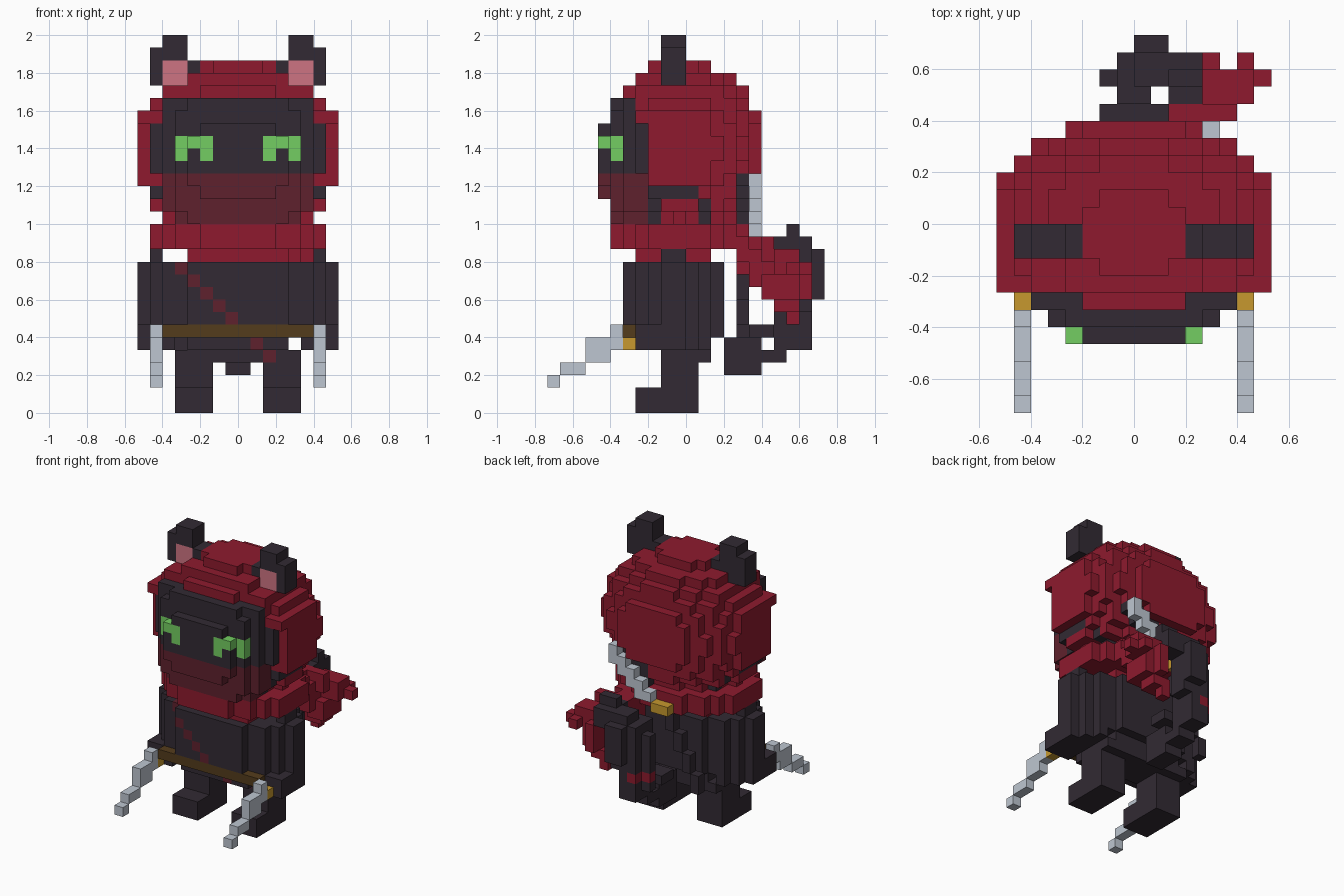
import bpy, bmesh

cube = bpy.data.objects.get("Cube")
if cube:
    bpy.data.objects.remove(cube, do_unlink=True)

V = 1 / 15  # block size


def lin(c):
    c /= 255
    return c / 12.92 if c <= 0.04045 else ((c + 0.055) / 1.055) ** 2.4


COLOURS = {
    "red": (142, 26, 46), "dark_fur": (50, 42, 51), "maroon": (95, 33, 45),
    "green": (116, 206, 98), "pink": (206, 116, 130), "steel": (190, 198, 209),
    "gold": (199, 152, 46), "brown": (84, 60, 28),
}
MATS = {}
for name, rgb in COLOURS.items():
    m = bpy.data.materials.new(name)
    m.use_nodes = True
    col = [lin(c) for c in rgb] + [1]
    m.diffuse_color = col
    m.node_tree.nodes["Principled BSDF"].inputs["Base Color"].default_value = col
    MATS[name] = m

# The four corners of each block side, keyed by its direction
SIDES = {
    (1, 0, 0): [(1, 0, 0), (1, 1, 0), (1, 1, 1), (1, 0, 1)],
    (-1, 0, 0): [(0, 0, 0), (0, 0, 1), (0, 1, 1), (0, 1, 0)],
    (0, 1, 0): [(0, 1, 0), (0, 1, 1), (1, 1, 1), (1, 1, 0)],
    (0, -1, 0): [(0, 0, 0), (1, 0, 0), (1, 0, 1), (0, 0, 1)],
    (0, 0, 1): [(0, 0, 1), (1, 0, 1), (1, 1, 1), (0, 1, 1)],
    (0, 0, -1): [(0, 0, 0), (0, 1, 0), (1, 1, 0), (1, 0, 0)],
}


def build(name, cells):
    """Make one object from the outer sides of a set of coloured blocks."""
    names = sorted(set(cells.values()))
    bm = bmesh.new()
    verts = {}
    for (x, y, z), colour in cells.items():
        for (dx, dy, dz), corners in SIDES.items():
            if (x + dx, y + dy, z + dz) in cells:
                continue
            quad = []
            for a, b, c in corners:
                key = (x + a, y + b, z + c)
                if key not in verts:
                    verts[key] = bm.verts.new([n * V for n in key])
                quad.append(verts[key])
            bm.faces.new(quad).material_index = names.index(colour)
    me = bpy.data.meshes.new(name)
    bm.to_mesh(me)
    bm.free()
    for n in names:
        me.materials.append(MATS[n])
    ob = bpy.data.objects.new(name, me)
    bpy.context.collection.objects.link(ob)


def boxes(colour, *spans):
    """Blocks from inclusive spans (x0, x1, y0, y1, z0, z1)."""
    return {(x, y, z): colour for x0, x1, y0, y1, z0, z1 in spans
            for x in range(x0, x1 + 1) for y in range(y0, y1 + 1)
            for z in range(z0, z1 + 1)}


def pair(name, cells):
    build("left_" + name, cells)
    build("right_" + name, {(-1 - x, y, z): c for (x, y, z), c in cells.items()})


def grid(y0, y1, z0, z1):
    for x in range(-8, 8):
        for y in range(y0, y1 + 1):
            for z in range(z0, z1 + 1):
                yield x, y, z, (x if x >= 0 else -1 - x)


# Head: rounded hood with a dark face, green eyes and a maroon mask
def head_colour(x, y, z, ax):
    if z <= 18 and y <= -4:
        return "maroon"
    if y <= -6 and ((z == 21 and 2 <= ax <= 4) or (z == 20 and ax in (2, 4))):
        return "green"
    if 19 <= z <= 24 and (y <= -5 or (y == -4 and z <= 22)):
        return "dark_fur"
    if y == 4 and z <= 18:
        return "dark_fur" if x >= 1 else "red"
    if (z == 17 and y <= 0) or (z < 17 and y in (-3, 1)):
        return "dark_fur"
    return "red"


def head_inside(y, z, ax):
    if y < {15: -6, 16: -6, 23: -6, 24: -6, 25: -5, 26: -4, 27: -3}.get(z, -7):
        return False
    # flat crown, with room for the ears
    if z == 27 and (ax > 2 or (ax == 2 and y in (-3, 1))):
        return False
    if (z == 26 and ax >= 4 and y < 0) or (z == 25 and ax >= 6):
        return False
    # face steps inwards towards its front
    if y < -4 and (ax > y + 10 or (ax > 2 and (z, y) in ((22, -7), (25, -5)))):
        return False
    # mask and cheeks are narrower than the hood
    if y == -4 and ax > (5 if z <= 18 else 6):
        return z == 23
    if z < 17 and y <= -3 and ax > z - 11:
        return False
    dz = z - 20.5
    if z <= 18 and y < -3:
        dz *= 0.6
    return ((ax + 0.5) / 8.5) ** 2 + ((y + 1) / 6.8) ** 2 + (dz / 7.25) ** 2 < 1


head = boxes("dark_fur", (1, 2, 4, 4, 15, 15))
for x, y, z, ax in grid(-7, 5, 15, 27):
    if head_inside(y, z, ax):
        head[x, y, z] = head_colour(x, y, z, ax)
build("hooded_head", head)

# Ears with pink insides
ear = boxes("dark_fur", (3, 3, -2, -1, 27, 27), (4, 6, -2, -1, 26, 28),
            (4, 5, -2, -1, 29, 29))
ear.update(boxes("pink", (4, 5, -2, -2, 26, 27)))
pair("ear", ear)

# Scarf wrapped round the neck
scarf = {}
for x, y, z, ax in grid(-6, 4, 12, 14):
    if z > 12 and ((ax + 0.5) / 7.4) ** 2 + ((y + 1) / 5.6) ** 2 < 1:
        scarf[x, y, z] = "red"
    elif z == 12 and ax < 4 and -4 <= y <= 1:
        scarf[x, y, z] = "red"
build("scarf", scarf)

# Loose scarf ends
build("scarf_ends", boxes(
    "red", (2, 4, 4, 4, 12, 13), (2, 3, 4, 5, 11, 13), (2, 5, 6, 6, 12, 13),
    (3, 4, 5, 7, 10, 12), (4, 6, 7, 8, 11, 12), (7, 7, 8, 8, 11, 11),
    (6, 6, 9, 9, 11, 11), (4, 4, 9, 9, 9, 11), (4, 5, 6, 8, 9, 10),
    (3, 4, 7, 8, 8, 8), (3, 3, 8, 8, 7, 7)))

# Barrel body with arms, a raised belt and a diagonal sash
body = {}
for x, y, z, ax in grid(-5, 2, 4, 11):
    if z == 4:
        inside = ax < 5 and -2 <= y <= 1
    else:
        inside = ((ax + 0.5) / 7.8) ** 2 + ((y + 1.5) / 4.2) ** 2 < 1
        inside = inside and not (z == 5 and (ax == 4 or y in (-5, 2)))
    belt = z == 6 and ax < 6 and y < -2
    if inside or belt:
        c = "dark_fur"
        if belt:
            c = "brown"
        elif y < -1 and x == 6 - z:
            c = "maroon"
        body[x, y, z] = c
build("body", body)
pair("shoulder", boxes("dark_fur", (6, 6, -2, -1, 12, 12)))
pair("hand", boxes("dark_fur", (6, 7, -4, -3, 5, 6)))

# Legs with feet
pair("leg", boxes("dark_fur", (2, 4, -4, 0, 0, 1), (2, 4, -2, 0, 2, 3)))

# Hand blades with gold guards
blade = boxes("steel", (6, 6, -6, -6, 5, 6), (6, 6, -8, -7, 4, 5),
              (6, 6, -10, -9, 3, 3), (6, 6, -11, -11, 2, 2))
blade.update(boxes("gold", (6, 6, -5, -5, 5, 5)))
pair("hand_blade", blade)

# Blade slung across the back with its dark grip
back = boxes("gold", (-2, -1, 4, 5, 13, 13))
for i in range(5):
    back[4 - i, 5, 18 - i] = "steel"
    if i < 4:
        back[4 - i, 5, 17 - i] = "steel"
for z in range(5, 13):
    back[-2 - (12 - z) // 2, 4, z] = "dark_fur"
build("back_blade", back)

# Curling tail with a red band
tail = boxes("dark_fur", (-1, 0, 3, 5, 3, 5), (-1, 0, 6, 7, 4, 4),
             (-1, 0, 7, 9, 5, 6), (-2, 1, 5, 6, 6, 6), (-1, 0, 7, 9, 7, 12),
             (1, 1, 8, 9, 8, 12), (-2, -2, 8, 8, 6, 11), (0, 1, 10, 10, 9, 12),
             (0, 3, 8, 9, 12, 13), (2, 3, 7, 9, 13, 13), (2, 3, 8, 8, 14, 14))
tail.update(boxes("red", (-2, -2, 8, 8, 7, 7), (-1, -1, 7, 9, 7, 7)))
build("tail", tail)
